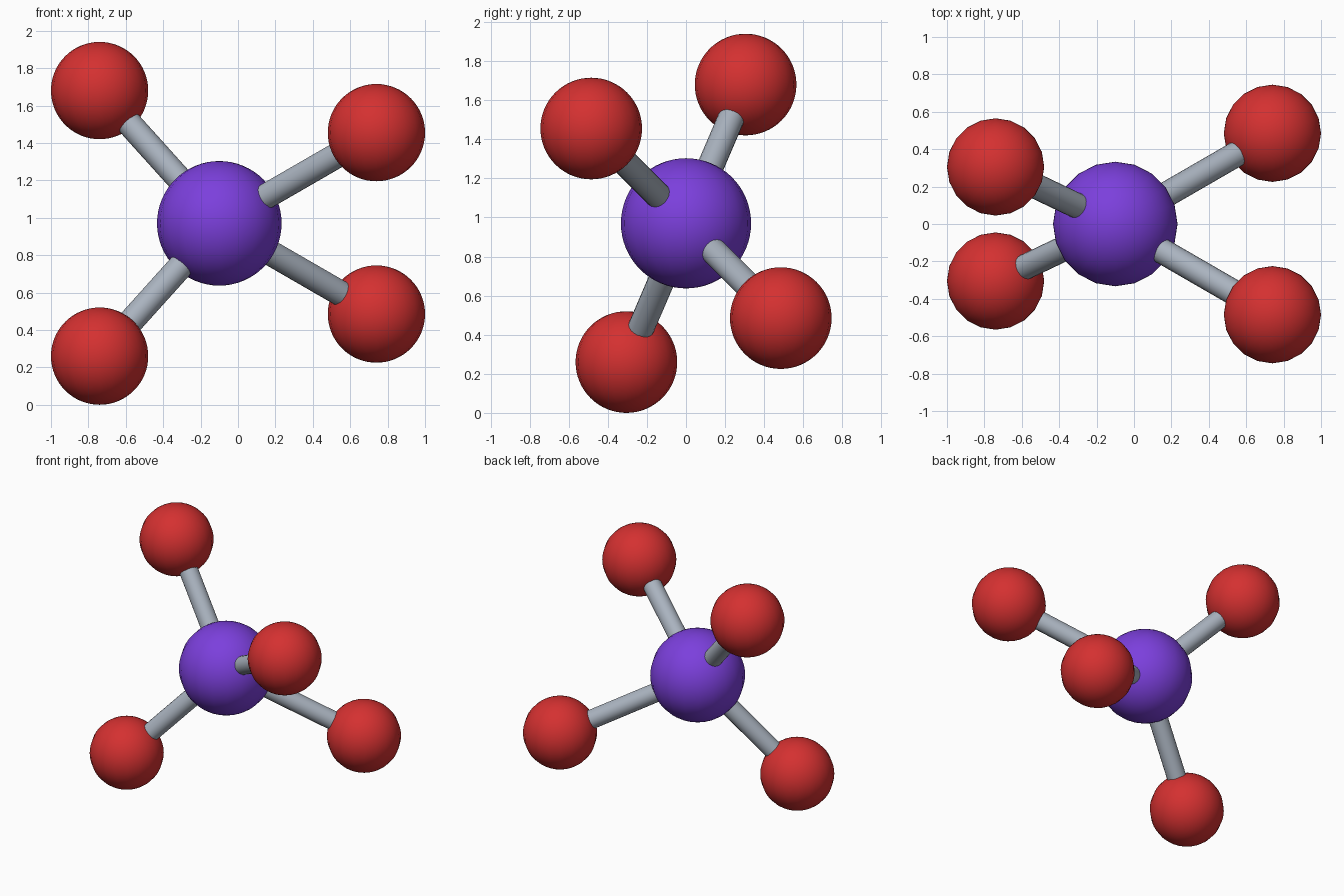
import bpy
from mathutils import Vector

cube = bpy.data.objects.get("Cube")
if cube:
    bpy.data.objects.remove(cube, do_unlink=True)


def make_material(name, rgb):
    mat = bpy.data.materials.new(name)
    mat.use_nodes = True
    color = (*rgb, 1.0)
    mat.diffuse_color = color
    mat.node_tree.nodes["Principled BSDF"].inputs["Base Color"].default_value = color
    return mat


purple = make_material("purple", (0.2, 0.05, 0.72))
red = make_material("red", (0.66, 0.03, 0.03))
grey = make_material("steel grey", (0.40, 0.45, 0.52))


def finish(name, mat):
    obj = bpy.context.object
    obj.name = name
    obj.data.materials.append(mat)
    bpy.ops.object.shade_smooth_by_angle()
    return obj


def ball(name, center, radius, mat):
    bpy.ops.mesh.primitive_uv_sphere_add(
        segments=20, ring_count=32, radius=radius, location=center)
    return finish(name, mat)


def rod(name, start, end, radius, mat):
    axis = end - start
    bpy.ops.mesh.primitive_cylinder_add(
        vertices=20, radius=radius, depth=axis.length, location=(start + end) / 2,
        rotation=axis.to_track_quat('Z', 'Y').to_euler())
    return finish(name, mat)


# Central ball
core = Vector((-0.10, 0, 0.97))
ball("central_ball", core, 0.333, purple)

# Outer balls, each joined to the centre by a rod
offsets = {
    "upper_right": (-0.64, 0.305, 0.71),
    "lower_right": (-0.64, -0.305, -0.71),
    "upper_left": (0.84, -0.485, 0.485),
    "lower_left": (0.84, 0.485, -0.485),
}
for side, offset in offsets.items():
    center = core + Vector(offset)
    ball(side + "_ball", center, 0.26, red)
    rod(side + "_rod", core, center, 0.068, grey)
